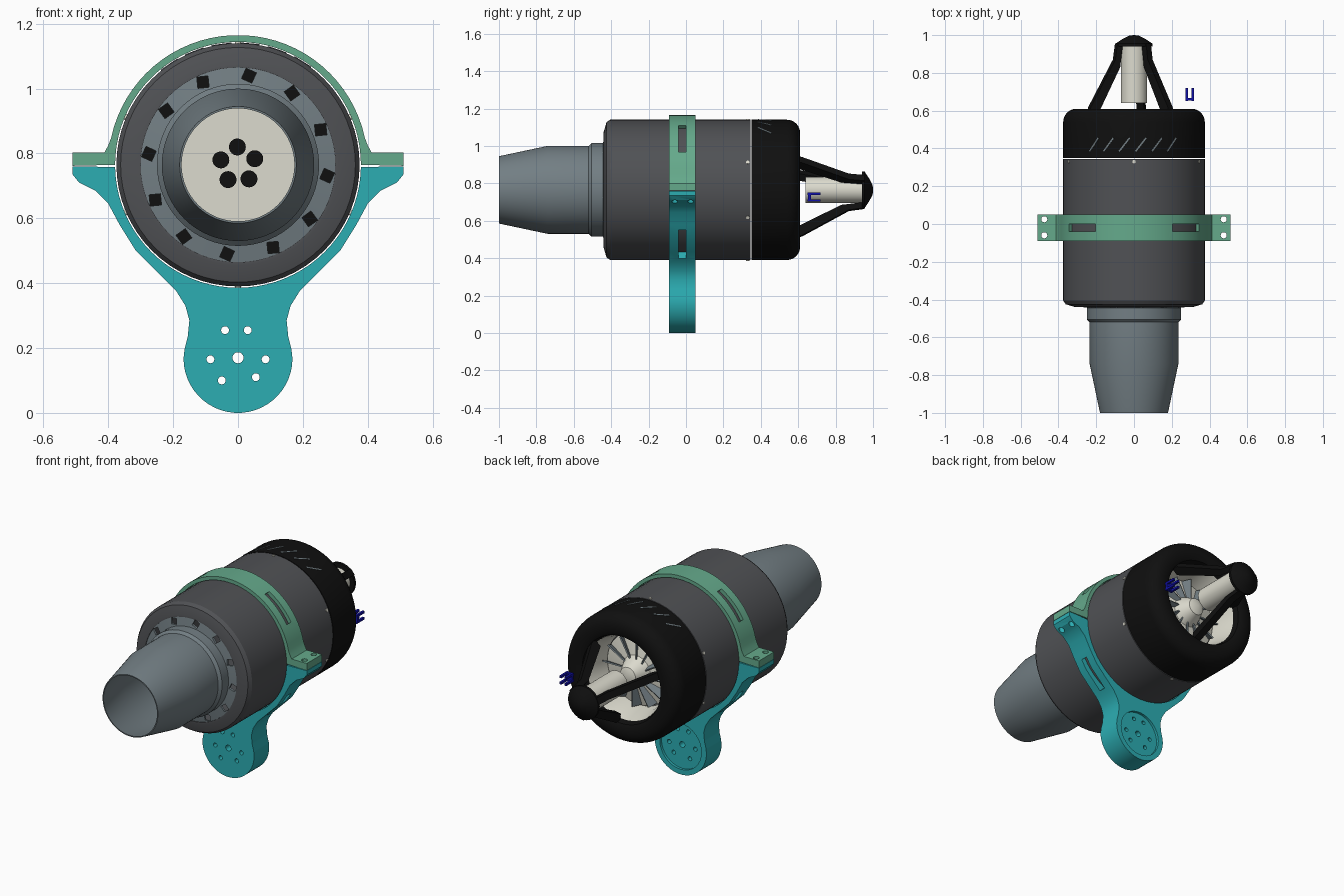
import bpy, bmesh
from math import cos, sin, pi, radians
from mathutils import Matrix, Vector

cube = bpy.data.objects.get("Cube")
if cube:
    bpy.data.objects.remove(cube, do_unlink=True)

AXIS_Z = 0.765
parts = []


def material(name, rgb):
    m = bpy.data.materials.new(name)
    m.use_nodes = True
    m.diffuse_color = (*rgb, 1)
    m.node_tree.nodes["Principled BSDF"].inputs["Base Color"].default_value = (*rgb, 1)
    return m


STEEL = material("steel", (0.17, 0.21, 0.23))
DARK = material("dark_grey", (0.08, 0.083, 0.09))
BLACK = material("black", (0.005, 0.005, 0.005))
CREAM = material("cream", (0.72, 0.71, 0.62))
TEAL = material("teal", (0.025, 0.42, 0.45))
GREEN = material("green", (0.13, 0.4, 0.26))
BLUE = material("blue", (0.005, 0.005, 0.4))


def finish(name, bm, mat, keep=True):
    bmesh.ops.recalc_face_normals(bm, faces=bm.faces)
    mesh = bpy.data.meshes.new(name)
    bm.to_mesh(mesh)
    bm.free()
    obj = bpy.data.objects.new(name, mesh)
    bpy.context.collection.objects.link(obj)
    if mat:
        mesh.materials.append(mat)
    if keep:
        parts.append(obj)
    return obj


def lathe(name, profile, mat, steps=64):
    """Closed (radius, y) profile turned around the engine axis."""
    bm = bmesh.new()
    vs = [bm.verts.new((r, y, AXIS_Z)) for r, y in profile]
    es = [bm.edges.new((a, b)) for a, b in zip(vs, vs[1:] + vs[:1])]
    bmesh.ops.spin(bm, geom=vs + es, cent=(0, 0, AXIS_Z), axis=(0, 1, 0),
                   angle=2 * pi, steps=steps)
    bmesh.ops.remove_doubles(bm, verts=bm.verts, dist=1e-4)
    return finish(name, bm, mat)


def prism(name, outline, depth, matrix, mat):
    bm = bmesh.new()
    face = bm.faces.new([bm.verts.new((x, y, 0)) for x, y in outline])
    top = bmesh.ops.extrude_face_region(bm, geom=[face])["geom"]
    bmesh.ops.translate(bm, vec=(0, 0, depth),
                        verts=[v for v in top if isinstance(v, bmesh.types.BMVert)])
    bm.transform(matrix)
    return finish(name, bm, mat)


def box(name, size, matrix, mat=None, keep=True):
    bm = bmesh.new()
    bmesh.ops.create_cube(bm, size=1, matrix=matrix @ Matrix.Diagonal((*size, 1)))
    return finish(name, bm, mat, keep)


def rod(name, r, depth, matrix, mat=None, keep=True):
    bm = bmesh.new()
    bmesh.ops.create_cone(bm, cap_ends=True, segments=32, radius1=r, radius2=r,
                          depth=depth, matrix=matrix)
    return finish(name, bm, mat, keep)


def radial(deg, r, y):
    """Frame on the engine: x outward, y along the axis, z around it."""
    return (Matrix.Translation((0, y, AXIS_Z)) @ Matrix.Rotation(-radians(deg), 4, 'Y')
            @ Matrix.Translation((r, 0, 0)))


def cut(target, cutters):
    for c in cutters:
        mod = target.modifiers.new("cut", 'BOOLEAN')
        mod.operation, mod.object, mod.solver = 'DIFFERENCE', c, 'EXACT'
        with bpy.context.temp_override(object=target, active_object=target):
            bpy.ops.object.modifier_apply(modifier=mod.name)
    for c in cutters:
        bpy.data.objects.remove(c, do_unlink=True)


def arc(r, a0, a1, n, cz=AXIS_Z):
    return [(r * cos(radians(a0 + (a1 - a0) * i / n)),
             cz + r * sin(radians(a0 + (a1 - a0) * i / n))) for i in range(n + 1)]


ALONG_Y = Matrix.Rotation(pi / 2, 4, 'X')

# Engine casing and intake cap
lathe("casing", [(0.3, -0.44), (0.31, -0.44), (0.362, -0.425), (0.375, -0.405), (0.375, 0.345),
                 (0.36, 0.345), (0.36, -0.4), (0.3, -0.42)], DARK)
rounded = [(0.305 + 0.07 * cos(a * pi / 12), 0.54 + 0.07 * sin(a * pi / 12)) for a in range(7)]
lathe("intake_cap", [(0.375, 0.35)] + rounded
      + [(0.275, 0.61), (0.255, 0.6), (0.245, 0.57), (0.245, 0.35)], BLACK)
lathe("intake_liner", [(0.244, 0.57), (0.225, 0.5), (0.215, 0.42), (0.244, 0.42)], CREAM)
for i in range(6):
    x = -0.225 + i * 0.087
    a = 90 - math_deg if (math_deg := x / 0.375 * 57.3) else 90
    box("cap_vent", (0.004, 0.09, 0.008),
        radial(a, 0.3745, 0.42) @ Matrix.Rotation(radians(-38), 4, 'X'), STEEL)
for a in (-157, -90, -23, 23, 90, 157):
    rod("casing_screw", 0.009, 0.01, radial(a, 0.374, 0.33) @ Matrix.Rotation(pi / 2, 4, 'Y'), CREAM)

# Compressor wheel behind the intake
lathe("compressor_wheel", [(0, 0.42), (0.21, 0.42), (0.21, 0.43), (0.09, 0.46), (0.05, 0.54),
                           (0, 0.56)], CREAM)
for i in range(12):
    box("compressor_blade", (0.14, 0.06, 0.008),
        radial(30 * i, 0.135, 0.455) @ Matrix.Rotation(radians(25), 4, 'X'), STEEL)

# Turbine ring with openings, exhaust nozzle and turbine disc
ring = lathe("turbine_ring", [(0.24, -0.445), (0.302, -0.435), (0.302, -0.425), (0.24, -0.43)], STEEL)
cut(ring, [box("slot", (0.035, 0.1, 0.035),
               radial(83 + 30 * i, 0.277, -0.435) @ Matrix.Rotation(0.3, 4, 'Y'), keep=False)
           for i in range(12)])
lathe("nozzle", [(0.25, -0.445), (0.25, -0.505), (0.235, -0.52), (0.235, -0.74), (0.18, -1.0),
                 (0.174, -1.0), (0.226, -0.74), (0.226, -0.445)], STEEL)
lathe("turbine_disc", [(0, -0.45), (0.226, -0.45), (0.226, -0.42), (0, -0.42)], CREAM)
for i in range(5):
    rod("turbine_port", 0.026, 0.01, radial(72 * i + 20, 0.055, -0.45) @ ALONG_Y, BLACK)

# Mounting clamp: upper band and lower bracket with leg
to_front = Matrix.Translation((0, 0.05, 0)) @ ALONG_Y


def mirrored(half):
    return half + [(-x, z) for x, z in reversed(half)]


upper_half = [(0.51, 0.762), (0.51, 0.803), (0.412, 0.803), (0.4, 0.825)] + arc(0.4, 12, 87, 16)
upper_band = prism("upper_band", mirrored(upper_half) + arc(0.379, 180, 0, 40), 0.14, to_front, GREEN)
lower_half = [(0.51, 0.76), (0.51, 0.735), (0.49, 0.71), (0.44, 0.685), (0.4, 0.645),
              (0.365, 0.58), (0.315, 0.5), (0.25, 0.435), (0.19, 0.375), (0.162, 0.33),
              (0.15, 0.285), (0.155, 0.235), (0.165, 0.195)] + arc(0.168, 0, -86, 12, 0.168)
lower_bracket = prism("lower_bracket", mirrored(lower_half) + arc(0.379, 181, 359, 40),
                      0.14, to_front, TEAL)
for part, angles in ((upper_band, (45, 135)), (lower_bracket, (-46, -134))):
    cutters = [box("slot", (0.12, 0.04, 0.2), radial(a, 0.4, -0.02), keep=False) for a in angles]
    cutters += [rod("bolt_hole", 0.016, 0.4, Matrix.Translation((x, y, 0.78)), keep=False)
                for x in (-0.475, 0.475) for y in (-0.06, 0.025)]
    cut(part, cutters)


def leg_hole(x, z, r, y, depth):
    return rod("leg_hole", r, depth, Matrix.Translation((x, y, z)) @ ALONG_Y, keep=False)


holes = [leg_hole(0, 0.165, 0.135, 0.05, 0.03), leg_hole(0, 0.17, 0.017, 0, 0.4)]
holes += [leg_hole(x, z, 0.012, 0, 0.4) for x, z in
          ((-0.085, 0.165), (0.085, 0.165), (-0.05, 0.1), (0.055, 0.11), (-0.04, 0.255), (0.03, 0.255))]
cut(lower_bracket, holes)

# Starter motor on three struts
lathe("starter_motor", [(0, 0.64), (0.07, 0.64), (0.07, 0.945), (0, 0.945)], CREAM, 32)
lathe("starter_cap", [(0, 1.0), (0.025, 0.998), (0.06, 0.98), (0.098, 0.955), (0.098, 0.94),
                      (0, 0.94)], BLACK, 32)
strut = [(0.26, 0.58), (0.21, 0.58), (0.085, 0.83), (0.07, 0.95), (0.1, 0.955), (0.112, 0.87),
         (0.25, 0.62)]
for a in (40, 160, 280):
    prism("starter_strut", strut, 0.04, radial(a, 0, 0) @ Matrix.Translation((0, 0, -0.02)), BLACK)

# Small sensor clip beside the intake
for x in (0.28, 0.312):
    for z in (0.708, 0.745):
        box("sensor_prong", (0.013, 0.07, 0.013), Matrix.Translation((x, 0.685, z)), BLUE)
box("sensor_bridge", (0.045, 0.015, 0.05), Matrix.Translation((0.296, 0.66, 0.727)), BLUE)

for obj in bpy.context.view_layer.objects:
    obj.select_set(obj in parts)
bpy.context.view_layer.objects.active = parts[0]
bpy.ops.object.shade_smooth_by_angle(angle=radians(32))
